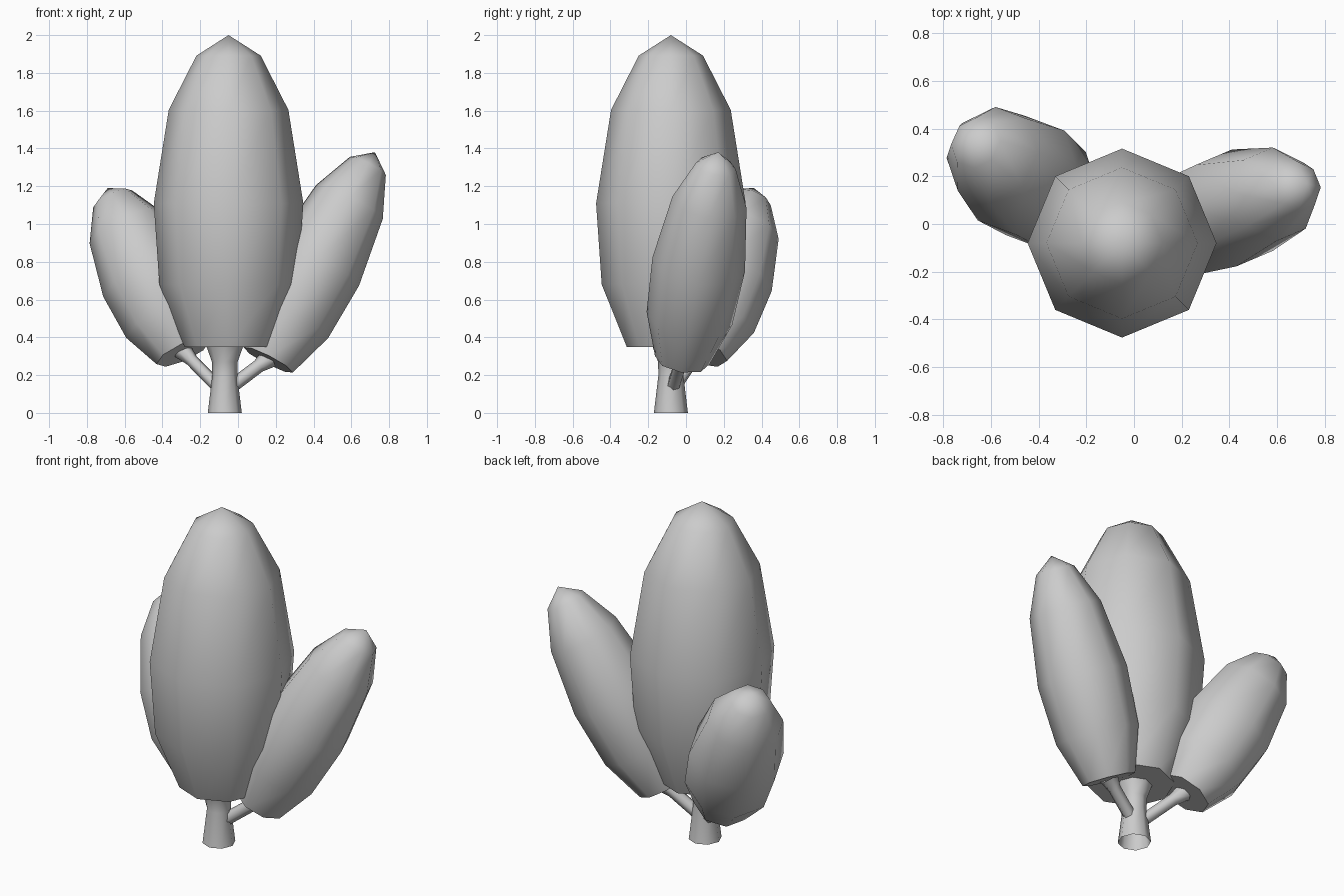
import bpy
import bmesh
from math import sin, cos, pi
from mathutils import Vector

if "Cube" in bpy.data.objects:
    bpy.data.objects.remove(bpy.data.objects["Cube"])


def lathe(name, base, tip, profile, sides=8, cap=False):
    """Rings of (height, radius) along base -> tip; a zero radius makes an apex."""
    base, tip = Vector(base), Vector(tip)
    turn = Vector((0, 0, 1)).rotation_difference(tip - base)
    bm = bmesh.new()
    rings = []
    for h, r in profile:
        count = sides if r > 0 else 1
        rings.append([bm.verts.new(base + turn @ Vector(
            (r * cos(2 * pi * i / sides), r * sin(2 * pi * i / sides), h)))
            for i in range(count)])
    for a, b in zip(rings, rings[1:]):
        for i in range(sides):
            j = (i + 1) % sides
            if len(b) == 1:
                bm.faces.new((a[i], a[j], b[0]))
            else:
                bm.faces.new((a[i], a[j], b[j], b[i]))
    if cap:
        bm.faces.new(rings[0][::-1])
    mesh = bpy.data.meshes.new(name)
    bm.to_mesh(mesh)
    bm.free()
    obj = bpy.data.objects.new(name, mesh)
    bpy.context.collection.objects.link(obj)
    bpy.ops.object.select_all(action='DESELECT')
    obj.select_set(True)
    bpy.context.view_layer.objects.active = obj
    bpy.ops.object.shade_smooth_by_angle(angle=1.05)
    return obj


# Foliage profile: fraction of length, fraction of widest radius
CROWN = [(0, 0.59), (0.2, 0.925), (0.46, 1), (0.76, 0.8), (0.934, 0.43), (1, 0)]


def crown(name, base, tip, radius):
    length = (Vector(tip) - Vector(base)).length
    lathe(name, base, tip, [(h * length, r * radius) for h, r in CROWN], cap=True)


def branch(name, start, end, r0, r1):
    length = (Vector(end) - Vector(start)).length
    lathe(name, start, end, [(0, r0), (length * 0.75, r0), (length, r1)], sides=6)


# Foliage
crown("main_crown", (-0.05, -0.08, 0.35), (-0.05, -0.08, 2.0), 0.396)
crown("right_crown", (0.16, -0.02, 0.28), (0.725, 0.17, 1.38), 0.248)
crown("left_crown", (-0.29, 0.07, 0.32), (-0.69, 0.36, 1.19), 0.262)

# Trunk flares at the foot and under the crown
lathe("trunk", (-0.07, -0.08, 0), (-0.07, -0.08, 1),
      [(0, 0.09), (0.2, 0.066), (0.27, 0.068), (0.36, 0.1)])

# Side branches
branch("right_branch", (-0.06, -0.075, 0.12), (0.165, -0.02, 0.29), 0.036, 0.055)
branch("left_branch", (-0.09, -0.07, 0.12), (-0.295, 0.07, 0.33), 0.034, 0.052)
